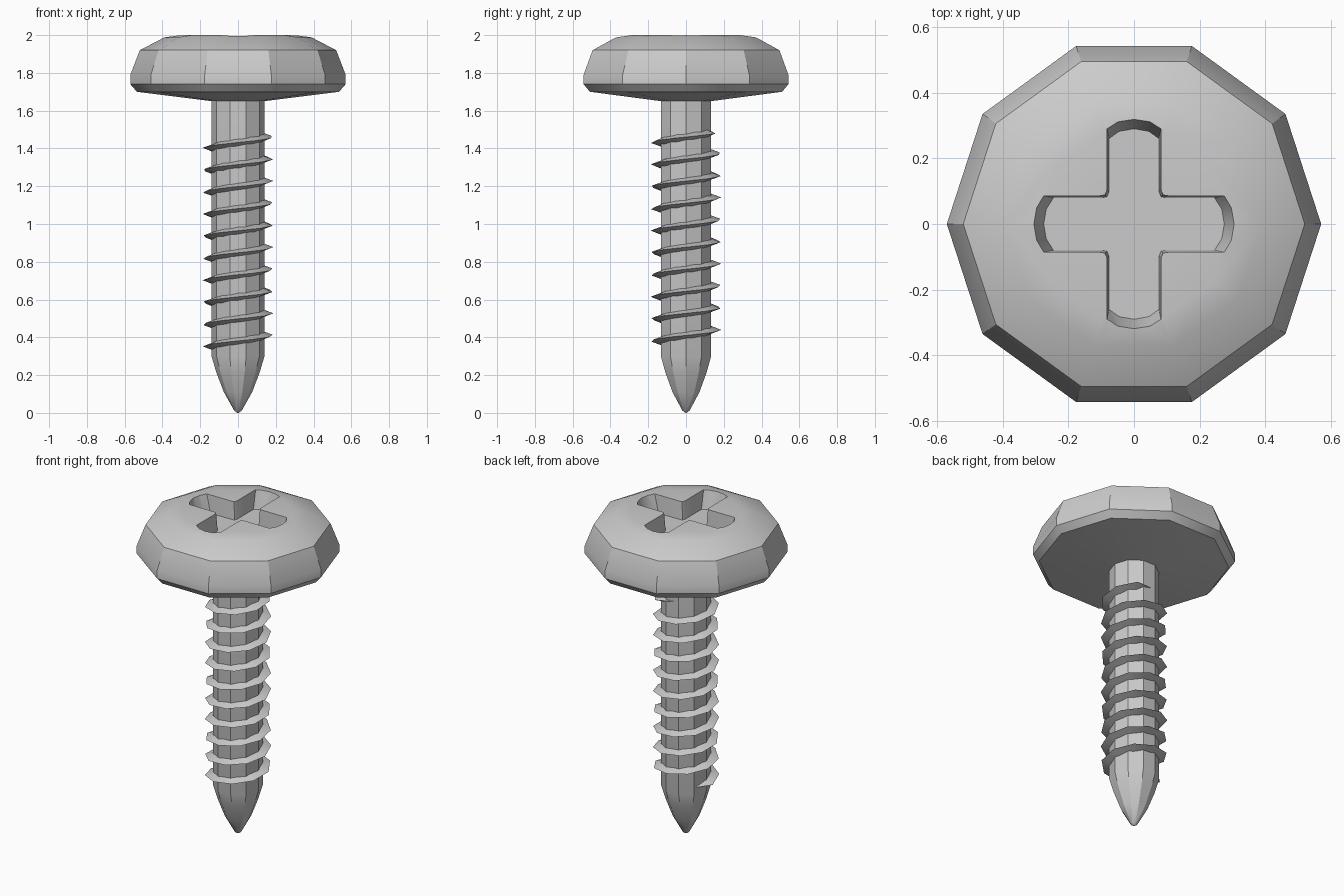
import bpy, bmesh
from math import cos, sin, pi, radians

if "Cube" in bpy.data.objects:
    bpy.data.objects.remove(bpy.data.objects["Cube"])

SIDES = 10


def make_object(name, bm):
    bmesh.ops.recalc_face_normals(bm, faces=bm.faces)
    mesh = bpy.data.meshes.new(name)
    bm.to_mesh(mesh)
    bm.free()
    obj = bpy.data.objects.new(name, mesh)
    bpy.context.collection.objects.link(obj)
    return obj


def loft(name, rings):
    """Bridge closed rings of points in order and cap both ends."""
    bm = bmesh.new()
    loops = [[bm.verts.new(p) for p in ring] for ring in rings]
    n = len(loops[0])
    for a, b in zip(loops, loops[1:]):
        for i in range(n):
            j = (i + 1) % n
            bm.faces.new((a[i], a[j], b[j], b[i]))
    bm.faces.new(loops[0][::-1])
    bm.faces.new(loops[-1])
    return make_object(name, bm)


def turned(name, profile):
    return loft(name, [[(r * cos(2 * pi * i / SIDES), r * sin(2 * pi * i / SIDES), z)
                        for i in range(SIDES)] for r, z in profile])


def smooth(obj):
    bpy.ops.object.select_all(action='DESELECT')
    obj.select_set(True)
    bpy.context.view_layer.objects.active = obj
    bpy.ops.object.shade_smooth_by_angle(angle=radians(30))


# Domed ten-sided head
head = turned("head", [(0.12, 1.648), (0.535, 1.70), (0.57, 1.74), (0.57, 1.79),
                       (0.52, 1.92), (0.39, 1.988), (0.30, 2.0)])

# Shank with tapered point
shank = turned("shank", [(0.003, 0.0), (0.02, 0.012), (0.075, 0.11),
                         (0.115, 0.215), (0.14, 0.30), (0.14, 1.66)])


# Cross-shaped drive recess, slightly tapered towards its floor
def cross_outline(end_x, end_y, w, z):
    f = 0.022
    quarter = [(end_x, 0), (end_x - 0.008, w * 0.6), (end_x - 0.03, w + 0.004),
               (w + f, w + 0.004), (w + 0.3 * f, w + 0.3 * f), (w, w + f),
               (w, end_y - 0.03), (w * 0.6, end_y - 0.008)]
    top = quarter + [(0, end_y)] + [(-x, y) for x, y in quarter[:0:-1]]
    full = top + [(-x, -y) for x, y in top]
    return [(x, y, z) for x, y in full]


cutter = loft("recess_cutter", [cross_outline(0.275, 0.29, 0.076, 1.89),
                                cross_outline(0.305, 0.32, 0.082, 2.0),
                                cross_outline(0.305, 0.32, 0.082, 2.1)])
cutter.hide_render = True
cut = head.modifiers.new("recess", 'BOOLEAN')
cut.operation = 'DIFFERENCE'
cut.solver = 'EXACT'
cut.object = cutter
bpy.context.view_layer.objects.active = head
bpy.ops.object.modifier_apply(modifier=cut.name)
bpy.data.objects.remove(cutter)

# Right-handed helical thread, triangular section, fading at both ends
PITCH = 0.1167
START, END, STEPS = 140, 3695, 92
sections = []
for k in range(STEPS + 1):
    deg = START + (END - START) * k / STEPS
    a = radians(deg)
    z = 0.352 + PITCH * (deg - 180) / 360
    is_end = k in (0, STEPS)
    tip, h = (0.135, 0.004) if is_end else (0.187, 0.022)
    sections.append([(r * cos(a), r * sin(a), z + dz)
                     for r, dz in ((0.125, -h), (tip, 0), (0.125, h))])
thread = loft("thread", sections)

for part in (head, shank, thread):
    smooth(part)
